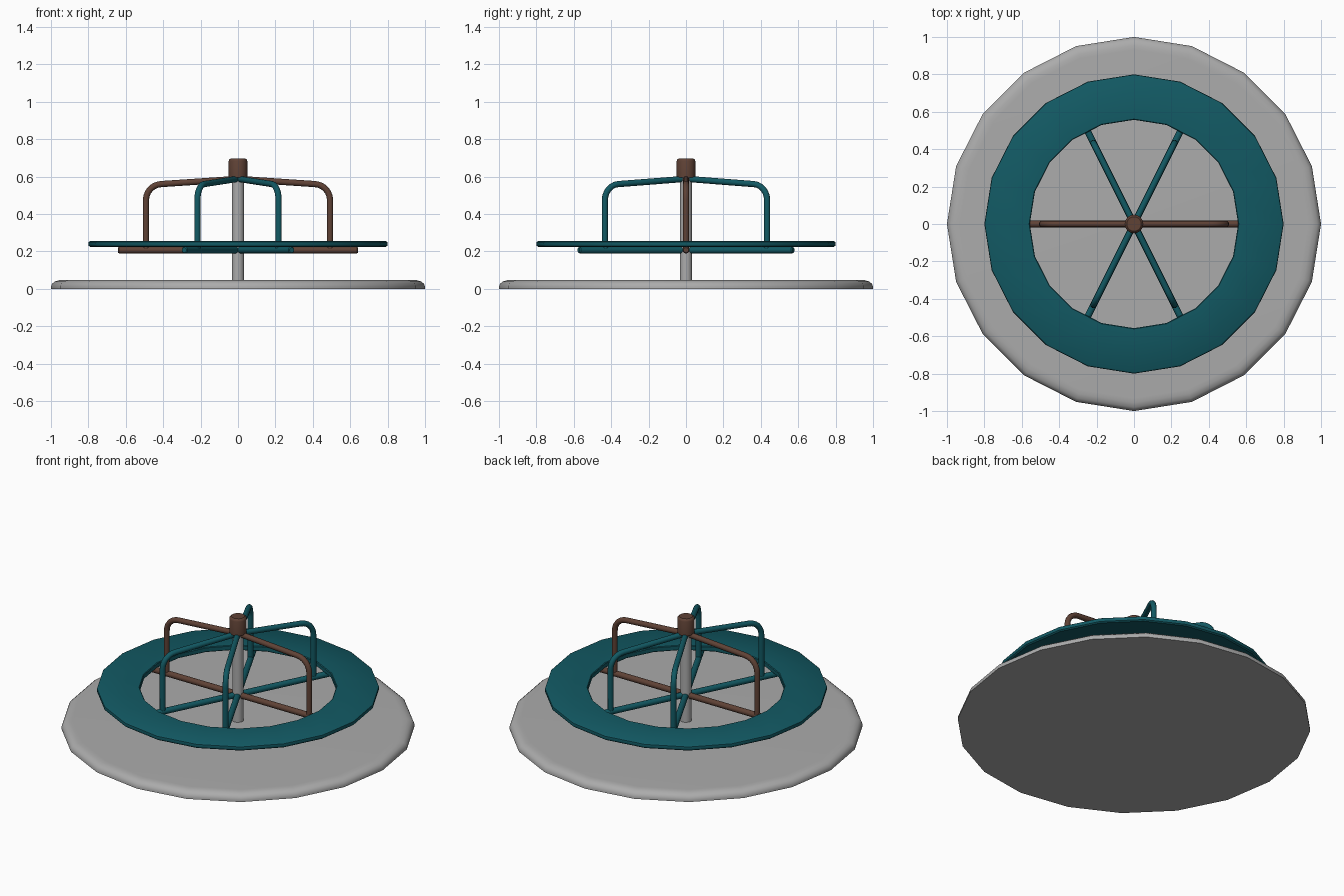
import bpy, bmesh
from math import sin, cos, pi, radians
from mathutils import Matrix, Vector

if "Cube" in bpy.data.objects:
    bpy.data.objects.remove(bpy.data.objects["Cube"])


def material(name, color):
    m = bpy.data.materials.new(name)
    m.diffuse_color = (*color, 1)
    m.use_nodes = True
    m.node_tree.nodes["Principled BSDF"].inputs["Base Color"].default_value = m.diffuse_color
    return m


TEAL = material("teal_paint", (0.006, 0.1, 0.125))
BROWN = material("brown_paint", (0.115, 0.054, 0.036))
GREY = material("grey_metal", (0.41, 0.41, 0.41))


def add_mesh(name, bm, mat, matrix=None):
    bmesh.ops.recalc_face_normals(bm, faces=bm.faces[:])
    if matrix:
        bm.transform(matrix)
    me = bpy.data.meshes.new(name)
    bm.to_mesh(me)
    bm.free()
    ob = bpy.data.objects.new(name, me)
    bpy.context.collection.objects.link(ob)
    me.materials.append(mat)
    bpy.ops.object.select_all(action='DESELECT')
    ob.select_set(True)
    bpy.context.view_layer.objects.active = ob
    bpy.ops.object.shade_smooth_by_angle(angle=radians(35))
    return ob


def skin(bm, loops, closed=False):
    # bridge equal-sized vertex loops; cap the ends unless closed
    n = len(loops[0])
    pairs = list(zip(loops, loops[1:]))
    if closed:
        pairs.append((loops[-1], loops[0]))
    for a, b in pairs:
        for i in range(n):
            j = (i + 1) % n
            bm.faces.new((a[i], a[j], b[j], b[i]))
    if not closed:
        bm.faces.new(loops[0][::-1])
        bm.faces.new(loops[-1])


def lathe(name, profile, sides, mat, closed=False, matrix=None):
    bm = bmesh.new()
    loops = [[bm.verts.new((r * cos(2 * pi * i / sides), r * sin(2 * pi * i / sides), z))
              for i in range(sides)] for r, z in profile]
    skin(bm, loops, closed)
    return add_mesh(name, bm, mat, matrix)


def tube(name, path, radius, sides, mat, matrix):
    # sweep a circle along a path in the xz plane
    bm = bmesh.new()
    pts = [Vector((x, 0, z)) for x, z in path]
    side = Vector((0, 1, 0))
    loops = []
    for k, p in enumerate(pts):
        t = (pts[min(k + 1, len(pts) - 1)] - pts[max(k - 1, 0)]).normalized()
        up = t.cross(side)
        loops.append([bm.verts.new(p + radius * (side * cos(2 * pi * i / sides) + up * sin(2 * pi * i / sides)))
                      for i in range(sides)])
    skin(bm, loops)
    return add_mesh(name, bm, mat, matrix)


def rail_path(reach, bend=0.085):
    # gently falling arm, rounded corner, vertical leg
    arc = [radians(87 - k * 87 / 6) for k in range(7)]
    return ([(0.0, 0.588), (0.2, 0.574)]
            + [(reach - bend + bend * cos(a), 0.475 + bend * sin(a)) for a in arc]
            + [(reach, 0.205)])


# ground disc with rounded top edge
lathe("base_disc", [(1, 0), (1, 0.012), (0.994, 0.027), (0.98, 0.039), (0.955, 0.046), (0.93, 0.047)], 20, GREY)

# centre pole and hub cap
lathe("centre_pole", [(0.033, 0.03), (0.033, 0.62)], 16, GREY)
lathe("hub_cap", [(0.05, 0.595), (0.05, 0.683), (0.047, 0.691), (0.039, 0.697)], 16, BROWN)

# ring platform
lathe("ring_platform", [(0.557, 0.228), (0.561, 0.224), (0.79, 0.224), (0.798, 0.23), (0.8, 0.24),
                        (0.798, 0.25), (0.79, 0.255), (0.561, 0.255), (0.557, 0.251)], 20, TEAL, closed=True)

# support bars under the ring, with handrails above
half, r = 0.642, 0.018
bar = [(r * 0.75, -half), (r, -half + 0.006), (r, half - 0.006), (r * 0.75, half)]
for angle, mat, tag, reach in ((0, BROWN, "brown", 0.492), (63.4, TEAL, "teal_a", 0.485),
                               (-63.4, TEAL, "teal_b", 0.485)):
    spin = Matrix.Rotation(radians(angle), 4, 'Z')
    lay = Matrix.Translation((0, 0, 0.207)) @ spin @ Matrix.Rotation(pi / 2, 4, 'Y')
    lathe("support_bar_" + tag, bar, 12, mat, matrix=lay)
    for end, turn in (("out", 0), ("back", pi)):
        tube(f"handrail_{tag}_{end}", rail_path(reach), 0.0165, 12, mat,
             spin @ Matrix.Rotation(turn, 4, 'Z'))
